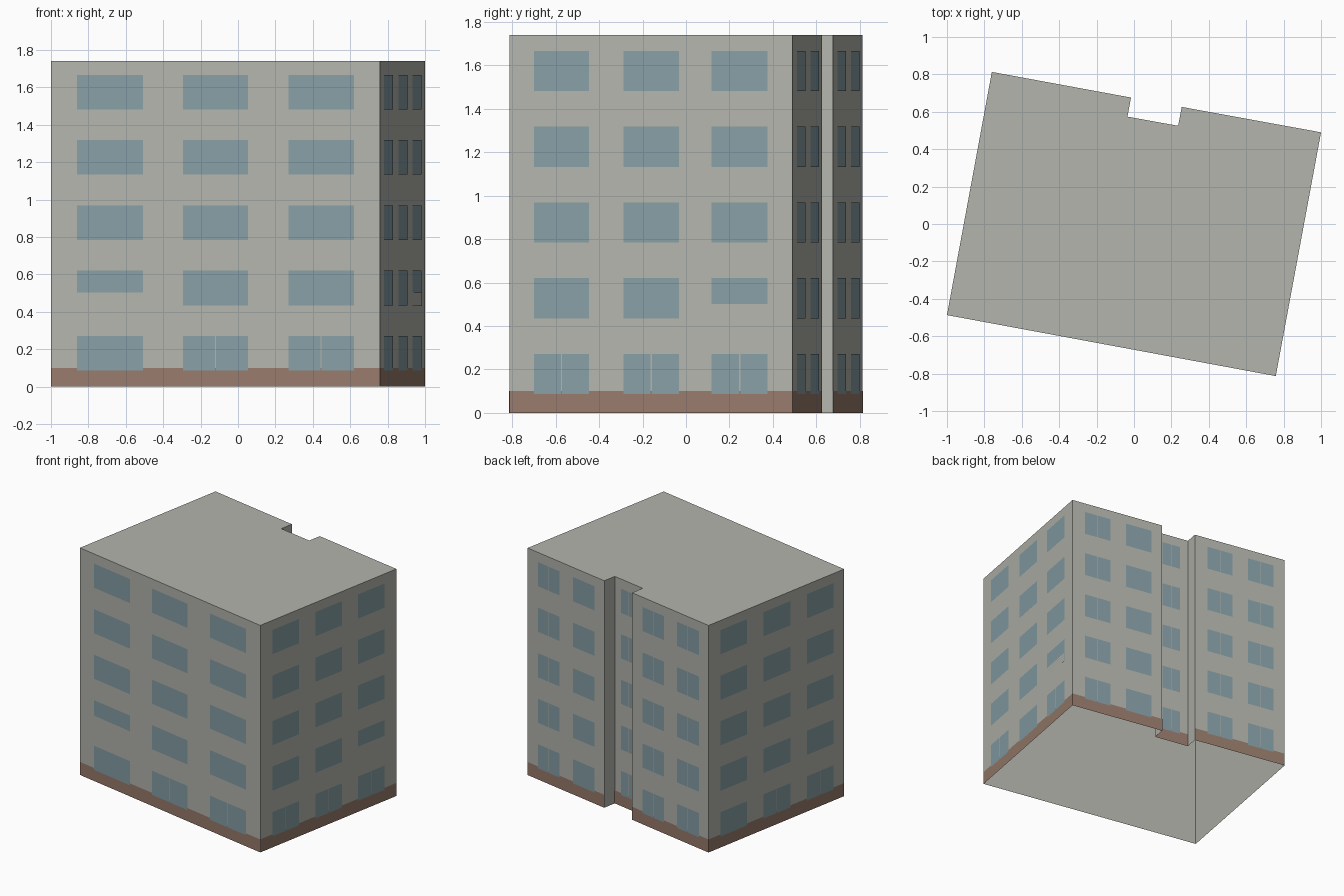
import bpy
import bmesh
from mathutils import Vector

cube = bpy.data.objects.get("Cube")
if cube:
    bpy.data.objects.remove(cube)

HEIGHT, BASE = 1.74, 0.10
ROW_START, ROW_STEP, ROW_HEIGHT = 0.086, 0.349, 0.185
FLOORS = 5
GAP = 0.005  # width of the bar between two panes


def material(name, rgb):
    mat = bpy.data.materials.new(name)
    mat.use_nodes = True
    mat.diffuse_color = (*rgb, 1)
    mat.node_tree.nodes["Principled BSDF"].inputs["Base Color"].default_value = (*rgb, 1)
    return mat


PLASTER, GLASS, PLINTH = range(3)
MATERIALS = [
    material("grey_plaster", (0.453, 0.458, 0.415)),
    material("blue_glass", (0.24, 0.345, 0.38)),
    material("brown_plinth", (0.31, 0.198, 0.15)),
]


def finish(name, bm):
    mesh = bpy.data.meshes.new(name)
    bm.to_mesh(mesh)
    bm.free()
    for mat in MATERIALS:
        mesh.materials.append(mat)
    obj = bpy.data.objects.new(name, mesh)
    bpy.context.collection.objects.link(obj)
    return obj


def sheet(bm, a, b, span, low, high, colour=PLASTER, offsets=(0, 0)):
    """Upright flat sheet along the line a-b, held off it by an offset at each end."""
    a, b = Vector((*a, 0)), Vector((*b, 0))
    along = (b - a).normalized()
    out = Vector((along.y, -along.x, 0))
    p, q = (a.lerp(b, u) + out * d for u, d in zip(span, offsets))
    corners = ((p, low), (q, low), (q, high), (p, high))
    face = bm.faces.new([bm.verts.new((v.x, v.y, z)) for v, z in corners])
    face.material_index = colour


def wall(name, a, b, windows=(), split=lambda col, row: False, plinth=True):
    """Plain wall with a thin plinth band and window panes laid over it."""
    bm = bmesh.new()
    sheet(bm, a, b, (0, 1), 0, HEIGHT)
    if plinth:
        sheet(bm, a, b, (0, 1), 0, BASE, PLINTH, (0.001, 0.001))
    half = GAP / 2 / (Vector(b) - Vector(a)).length
    for col, (left, right) in enumerate(windows):
        mid = (left + right) / 2
        for row in range(FLOORS):
            low = ROW_START + row * ROW_STEP
            panes = [(left, right)]
            if split(col, row):
                panes = [(left, mid - half), (mid + half, right)]
            for pane in panes:
                sheet(bm, a, b, pane, low, low + ROW_HEIGHT, GLASS, (0.002, 0.002))
    return finish(name, bm)


def panel(name, a, b, span):
    """Slightly tilted plaster sheet over the lower part of a first-floor window."""
    bm = bmesh.new()
    sheet(bm, a, b, span, 0.43, 0.502, PLASTER, (0.003, 0.006))
    return finish(name, bm)


# Footprint, counter-clockwise, with the recess in the back
FRONT_R, FRONT_L = (-1.0, -0.487), (0.758, -0.813)
BACK_L, BACK_R = (1.0, 0.49), (-0.76, 0.813)
REC_A, REC_B = (0.255, 0.626), (0.236, 0.525)
REC_C, REC_D = (-0.035, 0.574), (-0.016, 0.676)

FRONT_WINDOWS = [(0.08, 0.28), (0.402, 0.599), (0.722, 0.922)]
LEFT_WINDOWS = [(0.087, 0.282), (0.403, 0.6), (0.715, 0.913)]
RIGHT_WINDOWS = [(0.087, 0.284), (0.405, 0.602), (0.725, 0.921)]
PAIR = [(0.14, 0.42), (0.592, 0.877)]

# Walls, open at the bottom
wall("front_wall", FRONT_R, FRONT_L, FRONT_WINDOWS, lambda col, row: row == 0 and col > 0)
wall("left_wall", FRONT_L, BACK_L, LEFT_WINDOWS, lambda col, row: row == 0)
wall("back_left_wall", BACK_L, REC_A, PAIR, lambda col, row: col == 0)
wall("recess_left_side", REC_A, REC_B, plinth=False)
wall("recess_wall", REC_B, REC_C, [(0.22, 0.76)], lambda col, row: True)
wall("recess_right_side", REC_C, REC_D, plinth=False)
wall("back_right_wall", REC_D, BACK_R, PAIR, lambda col, row: True)
wall("right_wall", BACK_R, FRONT_R, RIGHT_WINDOWS, lambda col, row: row == 0 and col > 0)

# Roof
bm = bmesh.new()
outline = [FRONT_R, FRONT_L, BACK_L, REC_A, REC_B, REC_C, REC_D, BACK_R]
bm.faces.new([bm.verts.new((x, y, HEIGHT)) for x, y in outline])
finish("roof", bm)

# Sheets over the lower part of two first-floor windows
panel("front_window_panel", FRONT_R, FRONT_L, FRONT_WINDOWS[0])
panel("left_window_panel", FRONT_L, BACK_L, LEFT_WINDOWS[2])
